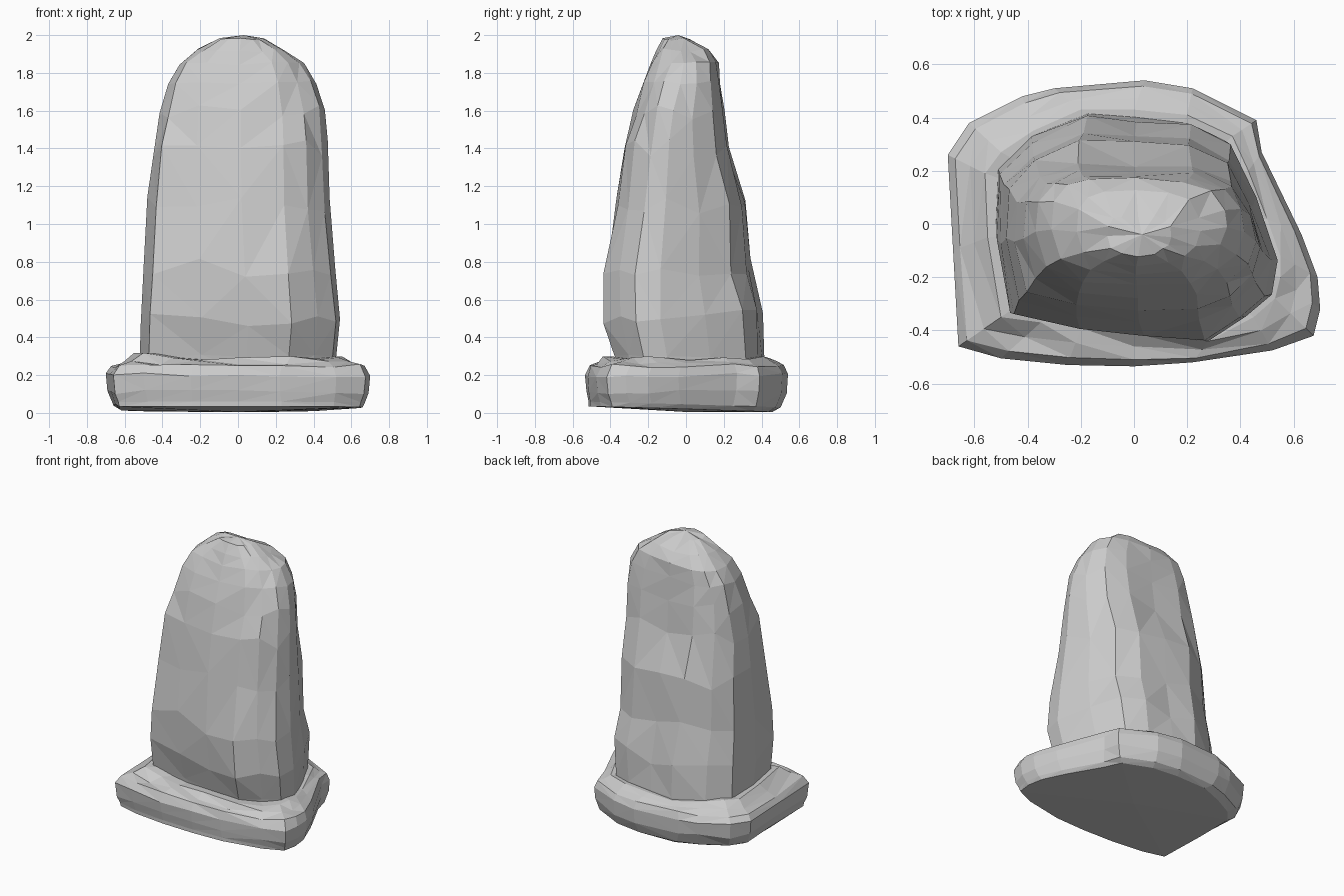
import bpy, bmesh, random
from mathutils import Vector

if "Cube" in bpy.data.objects:
    bpy.data.objects.remove(bpy.data.objects["Cube"])

random.seed(4)


def loft(name, rings, bottom, top):
    """Skin closed rings of points, closing each end with a fan to a point."""
    bm = bmesh.new()
    loops = [[bm.verts.new(p) for p in ring] for ring in rings]
    n = len(loops[0])
    for a, b in zip(loops, loops[1:]):
        for i in range(n):
            j = (i + 1) % n
            bm.faces.new((a[i], a[j], b[j], b[i]))
    lo, hi = bm.verts.new(bottom), bm.verts.new(top)
    for i in range(n):
        j = (i + 1) % n
        bm.faces.new((lo, loops[0][j], loops[0][i]))
        bm.faces.new((hi, loops[-1][i], loops[-1][j]))
    bmesh.ops.triangulate(bm, faces=bm.faces[:])
    bmesh.ops.recalc_face_normals(bm, faces=bm.faces[:])
    mesh = bpy.data.meshes.new(name)
    bm.to_mesh(mesh)
    bm.free()
    obj = bpy.data.objects.new(name, mesh)
    bpy.context.collection.objects.link(obj)
    return obj


def fit(points, x0, x1, y0, y1):
    """Stretch an outline to the given bounds."""
    xs, ys = [p[0] for p in points], [p[1] for p in points]
    return [(x0 + (x - min(xs)) / (max(xs) - min(xs)) * (x1 - x0),
             y0 + (y - min(ys)) / (max(ys) - min(ys)) * (y1 - y0)) for x, y in points]


def blend(a, b, t):
    return [Vector(p).lerp(Vector(q), t) for p, q in zip(a, b)]


# Upright stone: chamfered foot outline blending into a rounded crown outline
foot = [(-.49, -.33), (-.2, -.38), (.05, -.405), (.28, -.43), (.42, -.35),
        (.52, -.26), (.54, -.13), (.45, .12), (.35, .31), (.2, .39),
        (0, .41), (-.18, .42), (-.4, .32), (-.53, .2), (-.54, -.05)]
crown = [(-.33, -.16), (-.2, -.21), (0, -.23), (.2, -.21), (.3, -.17),
         (.37, -.11), (.4, -.03), (.39, .05), (.33, .13), (.2, .17),
         (0, .18), (-.2, .18), (-.3, .15), (-.36, .08), (-.37, -.03)]
# Height, then x and y bounds
levels = [(.22, -.52, .52, -.36, .41), (.3, -.52, .52, -.385, .415),
          (.5, -.515, .54, -.43, .4), (.77, -.5, .515, -.43, .345),
          (1.1, -.48, .485, -.365, .31), (1.4, -.45, .475, -.33, .225),
          (1.6, -.415, .46, -.285, .2), (1.75, -.37, .415, -.235, .185),
          (1.85, -.31, .35, -.19, .17), (1.92, -.215, .25, -.16, .12),
          (1.975, -.1, .14, -.12, .03)]
rings = []
for z, x0, x1, y0, y1 in levels:
    t = min(1, max(0, (z - .3) / 1.5))
    jitter = .05 if .4 < z < 1.7 else .01
    rings.append([(x, y + random.uniform(-.008, .008), z + random.uniform(-jitter, jitter))
                  for x, y in fit(blend(foot, crown, t), x0, x1, y0, y1)])
loft("upright_stone", rings, (0, 0, .22), (.03, -.04, 2.0))

# Base slab: irregular bevelled outline with a collar rising to the stone
slab = [(-.66, -.46), (-.5, -.505), (-.25, -.53), (0, -.535), (.22, -.52), (.52, -.475),
        (.675, -.42), (.7, -.32), (.69, -.2), (.63, -.04), (.48, .27), (.46, .39),
        (.22, .51), (.04, .54), (-.3, .51), (-.42, .48), (-.62, .38), (-.7, .26), (-.68, -.1)]
collar = [(-.5, -.35), (-.35, -.37), (-.2, -.39), (0, -.41), (.28, -.44), (.45, -.35),
          (.53, -.28), (.55, -.2), (.55, -.12), (.5, .02), (.43, .2), (.37, .33),
          (.2, .41), (0, .43), (-.2, .43), (-.38, .35), (-.5, .27), (-.56, .19), (-.55, -.05)]
# Height and inward blend toward the collar
base_rings = []
for z, t in [(.02, .45), (.045, .25), (.11, .06), (.2, 0), (.25, .2), (.265, .6), (.29, 1)]:
    ring = []
    for s, c in zip(slab, collar):
        back = s[1] / .54
        k = t + (.3 * back if z < .03 else .1 * back if z < .05 else 0)
        p = Vector(s).lerp(Vector(c), k)
        tilt = -.015 * back if z < .1 else random.uniform(-.012, .012)
        tilt += .02 * (p.x < -.45 and z > .28)
        ring.append((p.x, p.y, z + tilt))
    base_rings.append(ring)
loft("base_slab", base_rings, (0, 0, .005), (0, 0, .28))
